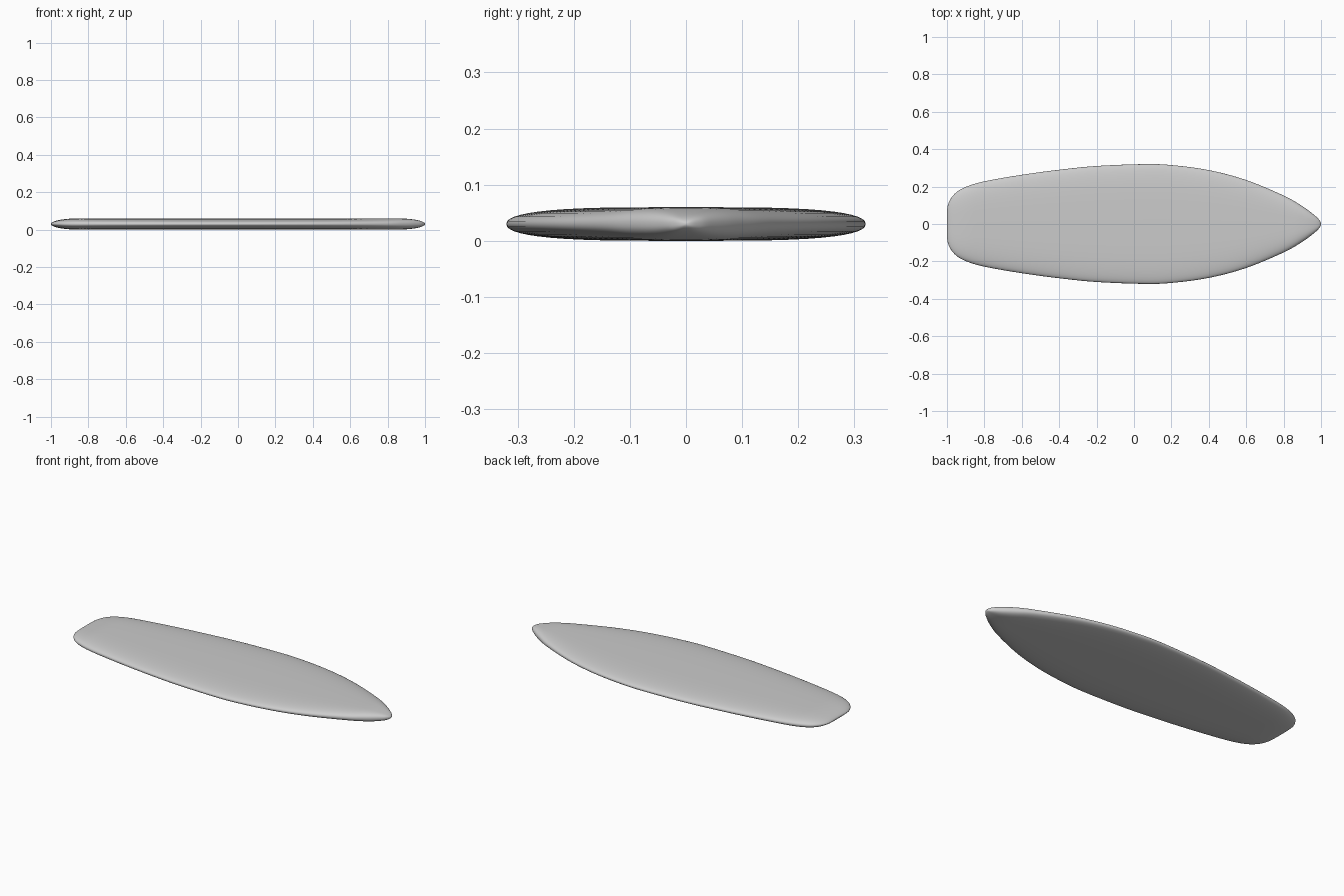
import bpy, bmesh, math
from mathutils import Vector

if "Cube" in bpy.data.objects:
    bpy.data.objects.remove(bpy.data.objects["Cube"])

# Half outline of the board: (x, half width), blunt tail to rounded nose
OUTLINE = [(-1.0, 0.07), (-0.988, 0.12), (-0.955, 0.165), (-0.9, 0.198), (-0.8, 0.228),
           (-0.6, 0.263), (-0.4, 0.29), (-0.2, 0.31), (0.05, 0.32), (0.2, 0.315),
           (0.4, 0.288), (0.6, 0.235), (0.8, 0.152), (0.9, 0.095), (0.965, 0.047),
           (0.99, 0.022), (1.0, 0.0)]
HALF_T = 0.03      # half thickness
END_ROUND = 0.15   # length over which the ends round off
SEG = 48           # points around each cross-section
STEPS = 6          # stations per outline span


def catmull(p0, p1, p2, p3, t):
    return 0.5 * (2 * p1 + (p2 - p0) * t + (2 * p0 - 5 * p1 + 4 * p2 - p3) * t * t
                  + (3 * p1 - p0 - 3 * p2 + p3) * t ** 3)


def smooth_outline():
    pts = [Vector(p) for p in OUTLINE]
    ext = [Vector((-1.0, 0.0))] + pts + [Vector((0.99, -0.022))]
    out = []
    for i in range(1, len(ext) - 2):
        out += [catmull(*ext[i - 1:i + 3], k / STEPS) for k in range(STEPS)]
    return out + [pts[-1]]


def half_thickness(x):
    d = min(1.0, max(0.0, 1 - abs(x)) / END_ROUND)
    return HALF_T * math.sqrt(1 - (1 - d) ** 2)


def spow(v, e):
    return math.copysign(abs(v) ** e, v)


# Board: flattened oval cross-sections lofted along the length
bm = bmesh.new()
rings = []
for p in smooth_outline():
    x, w = max(-1.0, min(1.0, p.x)), max(0.0, p.y)
    t = half_thickness(x)
    ring = []
    for k in range(SEG):
        a = 2 * math.pi * k / SEG
        y = w * spow(math.cos(a), 2 / 3.5)
        z = HALF_T + t * spow(math.sin(a), 2 / 2.3)
        ring.append(bm.verts.new((x, y, z)))
    rings.append(ring)
for r0, r1 in zip(rings, rings[1:]):
    for k in range(SEG):
        n = (k + 1) % SEG
        bm.faces.new((r0[k], r0[n], r1[n], r1[k]))
bmesh.ops.remove_doubles(bm, verts=bm.verts, dist=0.0002)
bmesh.ops.recalc_face_normals(bm, faces=bm.faces)
for f in bm.faces:
    f.smooth = True

mesh = bpy.data.meshes.new("board")
bm.to_mesh(mesh)
bm.free()
board = bpy.data.objects.new("board", mesh)
bpy.context.collection.objects.link(board)
